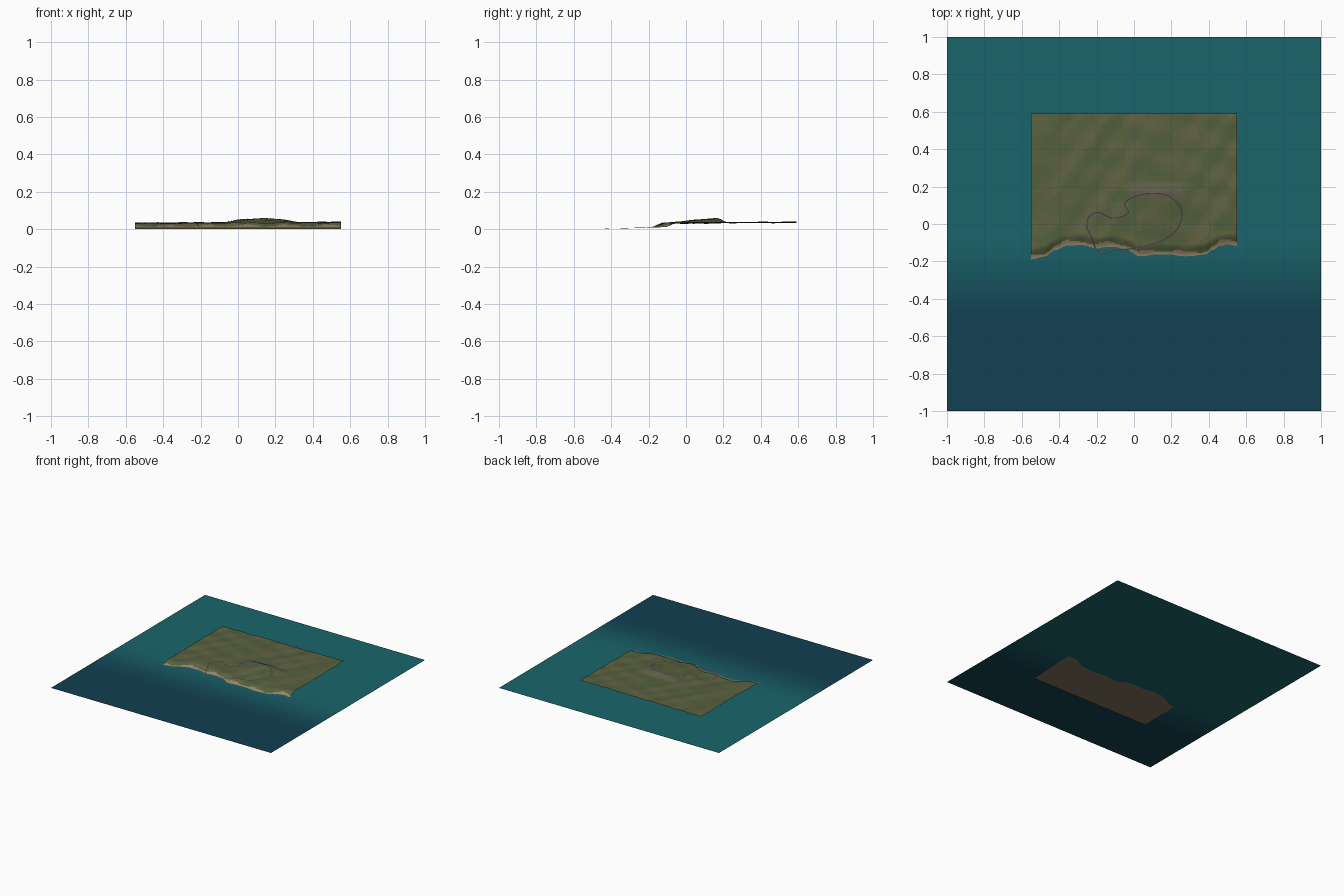
import bpy, bmesh, math
from mathutils import Vector

if "Cube" in bpy.data.objects:
    bpy.data.objects.remove(bpy.data.objects["Cube"])

WATER = 0.012
FRONT, BACK, HALF = -0.52, 0.59, 0.55
COAST = [(-.55, -.19), (-.48, -.175), (-.42, -.14), (-.36, -.117), (-.28, -.112), (-.2, -.13),
         (-.12, -.122), (-.05, -.132), (.03, -.172), (.14, -.163), (.2, -.165), (.27, -.174),
         (.38, -.165), (.42, -.14), (.46, -.117), (.5, -.11), (.55, -.115)]
LOOP = [(-.25, .01), (-.235, .045), (-.187, .062), (-.13, .035), (-.075, .035), (-.03, .062),
        (-.05, .11), (.005, .147), (.09, .163), (.18, .152), (.24, .1), (.257, .04), (.225, -.035),
        (.14, -.094), (.03, -.125), (-.05, -.137), (-.1, -.14), (-.165, -.16), (-.2, -.14),
        (-.225, -.075), (-.25, -.025)]


def material(name, rgb):
    m = bpy.data.materials.new(name)
    m.diffuse_color = (*rgb, 1)
    m.use_nodes = True
    m.node_tree.nodes["Principled BSDF"].inputs["Base Color"].default_value = m.diffuse_color
    return m


def make(name, verts, faces, mats, smooth=True):
    me = bpy.data.meshes.new(name)
    me.from_pydata(verts, [], faces)
    for m in mats:
        me.materials.append(m)
    for p in me.polygons:
        p.use_smooth = smooth
    ob = bpy.data.objects.new(name, me)
    bpy.context.collection.objects.link(ob)
    return ob


def step(t):
    t = max(0, min(1, t))
    return t * t * (3 - 2 * t)


def coast(x):
    for (x0, y0), (x1, y1) in zip(COAST, COAST[1:]):
        if x <= x1 + 1e-6:
            return y0 + (y1 - y0) * step((x - x0) / (x1 - x0))
    return COAST[-1][1]


def ripple(x, y):
    return math.sin(19 * x + 13 * y) * math.cos(24 * y - 7 * x) + .5 * math.sin(47 * x - 31 * y)


def height(x, y):
    c = coast(x)
    d = y - c
    if d < 0:
        return WATER * (1 - (d / (FRONT - c)) ** .8)
    hill = .021 * math.exp(-((x - .12) / .17) ** 4) * step((y + .15) / .3) * (1 - step((y - .165) / .06))
    land = .019 + .004 * (x + .55) + .002 * ripple(x, y)
    return WATER + land * step(d / .06) + hill + .003 * step(y / .3)


def grid(nx, ny, x0, x1, y0, y1, zf):
    verts = []
    for j in range(ny + 1):
        for i in range(nx + 1):
            x, y = x0 + (x1 - x0) * i / nx, y0 + (y1 - y0) * j / ny
            verts.append((x, y, zf(x, y)))
    faces = [(a, a + 1, a + nx + 2, a + nx + 1)
             for j in range(ny) for i in range(nx) for a in [j * (nx + 1) + i]]
    return verts, faces


# coastal terrain sheet: sea bed, beach, grass and bare hillside
land_mats = [material("sea_bed", (.20, .16, .10)), material("sand", (.30, .24, .14)),
             material("grass_dark", (.085, .115, .045)), material("grass_mid", (.10, .12, .05)),
             material("grass_dry", (.12, .125, .055)), material("bare_slope", (.11, .105, .07))]
terrain = make("terrain", *grid(140, 140, -HALF, HALF, FRONT, BACK, height), land_mats)
for p in terrain.data.polygons:
    x, y, z = p.center
    d = y - coast(x)
    if d < 0:
        p.material_index = 0
    elif d < .022 + .008 * math.sin(30 * x):
        p.material_index = 1
    elif abs(x - .11) < .13 and .14 < y < .21:
        p.material_index = 5
    else:
        r = ripple(x * .8, y)
        p.material_index = 2 if r < -.35 else 3 if r < .4 else 4

# water sheet, fading from teal to deep blue towards the front
N = 100
deep, teal = Vector((.006, .05, .085)), Vector((.01, .13, .15))
shades = [material("water_%d" % i, deep.lerp(teal, i / 23)) for i in range(24)]
water = make("water", *grid(1, N, -1, 1, -1, 1, lambda x, y: WATER), shades)
for p in water.data.polygons:
    p.material_index = round(23 * step((p.center.y + .55) / .55))


# closed circuit: smooth spline through the loop points
def spline(pts, n=12):
    out, m = [], len(pts)
    for i in range(m):
        a, b, c, d = (Vector(pts[(i + k) % m]) for k in (-1, 0, 1, 2))
        for k in range(n):
            t = k / n
            out.append(.5 * (2 * b + (c - a) * t + (2 * a - 5 * b + 4 * c - d) * t * t
                             + (3 * b - a - 3 * c + d) * t ** 3))
    return out


path = spline(LOOP)


def ribbon(name, inner, outer, lift, mat):
    verts, faces, m = [], [], len(path)
    for i, p in enumerate(path):
        t = (path[(i + 1) % m] - path[i - 1]).normalized()
        n = Vector((-t.y, t.x))
        z = max(WATER + .002, max(height(*(p + n * s)) for s in (-.005, 0, .005))) + lift
        for s in (inner, outer):
            q = p + n * s
            verts.append((q.x, q.y, z))
    for i in range(m):
        a, b = 2 * i, 2 * ((i + 1) % m)
        faces.append((a + 1, a, b, b + 1))
    return make(name, verts, faces, [mat])


ribbon("road", -.0035, .0035, .001, material("asphalt", (.05, .05, .055)))
kerb = material("kerb", (.22, .10, .09))
for side, s in (("left", 1), ("right", -1)):
    lo, hi = sorted((s * .0035, s * .0045))
    ribbon("kerb_" + side, lo, hi, .0013, kerb)
